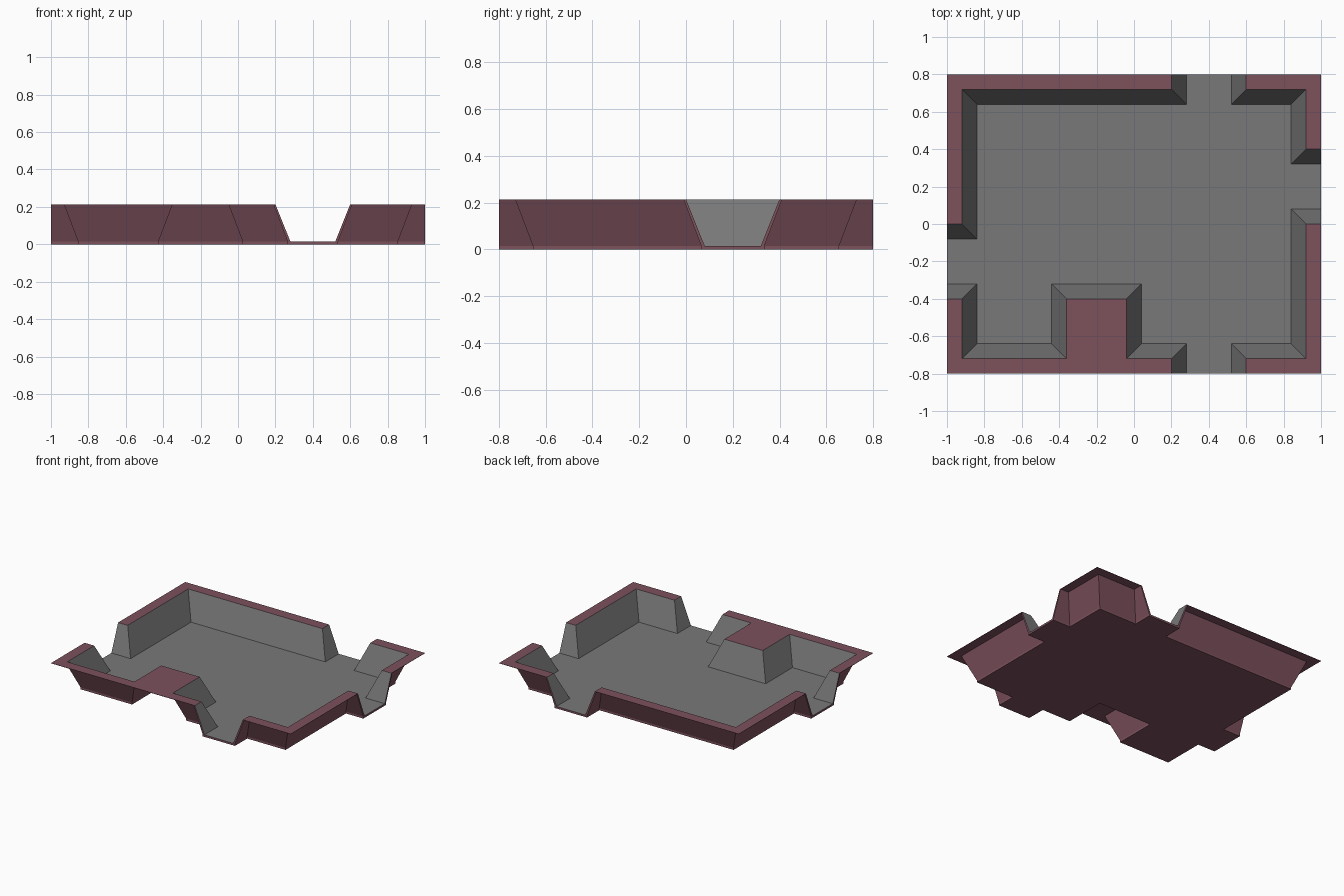
import bpy
from mathutils import Vector

cube = bpy.data.objects.get("Cube")
if cube:
    bpy.data.objects.remove(cube, do_unlink=True)

HEIGHT, FLOOR, RIM = 0.214, 0.015, 0.002
RUN = 0.08           # horizontal run of the sloped walls

# Upper inner edge of each wall section, floor on the right; then its outer corner
SECTIONS = [
    ([(-1, 0), (-.92, 0), (-.92, .72), (.2, .72), (.2, .8)], (-1, .8)),
    ([(.6, .8), (.6, .72), (.92, .72), (.92, .4), (1, .4)], (1, .8)),
    ([(1, 0), (.92, 0), (.92, -.72), (.6, -.72), (.6, -.8)], (1, -.8)),
    ([(.2, -.8), (.2, -.72), (-.04, -.72), (-.04, -.4), (-.36, -.4),
      (-.36, -.72), (-.92, -.72), (-.92, -.4), (-1, -.4)], (-1, -.8)),
]


def material(name, color):
    m = bpy.data.materials.new(name)
    m.use_nodes = True
    m.diffuse_color = (*color, 1)
    m.node_tree.nodes["Principled BSDF"].inputs["Base Color"].default_value = (*color, 1)
    return m


def build(name, faces, mat):
    """Make an object from a list of faces given as point loops."""
    verts, index, polys = [], {}, []
    for face in faces:
        loop = []
        for p in face:
            key = tuple(round(c, 4) for c in p)
            if key not in index:
                index[key] = len(verts)
                verts.append(key)
            loop.append(index[key])
        polys.append(loop)
    mesh = bpy.data.meshes.new(name)
    mesh.from_pydata(verts, [], polys)
    mesh.materials.append(mat)
    mesh.update()
    ob = bpy.data.objects.new(name, mesh)
    bpy.context.collection.objects.link(ob)
    return ob


def offset(path, d, z):
    """Shift a right-angled path towards the floor by d, at height z."""
    pts = [Vector(p) for p in path]
    normals = []
    for a, b in zip(pts, pts[1:]):
        t = (b - a).normalized()
        normals.append(Vector((t.y, -t.x)))
    out = []
    for i, p in enumerate(pts):
        n = Vector((0, 0))
        if i > 0:
            n += normals[i - 1]
        if i < len(normals):
            n += normals[i]
        q = p + n * d
        out.append((q.x, q.y, z))
    return out


def strip(low, high, outward=False):
    faces = []
    for i in range(len(low) - 1):
        f = [low[i], low[i + 1], high[i + 1], high[i]]
        faces.append(f[::-1] if outward else f)
    return faces


grey = material("stone grey", (0.19, 0.19, 0.19))
maroon = material("dull maroon", (0.205, 0.083, 0.108))

paths = [s[0] for s in SECTIONS]
top_in = [offset(p, 0, HEIGHT) for p in paths]
base_in = [offset(p, RUN, FLOOR) for p in paths]
top_out = [offset(p, -0.01, HEIGHT - RIM) for p in paths]
low_out = [offset(p, RUN - 0.015, FLOOR) for p in paths]
foot = [offset(p, RUN - 0.015, 0) for p in paths]

# Floor
build("floor", [[p for b in base_in for p in b][::-1]], grey)

# Sloped inner walls
build("inner_walls", [f for b, t in zip(base_in, top_in) for f in strip(b, t)], grey)

# Flat rim around the top of each wall section
rim = []
for path, corner in SECTIONS:
    outline = path + [corner]
    up = [(x, y, HEIGHT) for x, y in outline]
    down = [(x, y, HEIGHT - RIM) for x, y in outline]
    rim += [up, down[::-1]] + strip(down + down[:1], up + up[:1])
build("rim", rim, maroon)

# Underside, outer walls and the cut edges at the four openings
shell = [[p for f in foot for p in f]]
for k in range(len(SECTIONS)):
    n = (k + 1) % len(SECTIONS)
    shell += strip(foot[k], low_out[k], True) + strip(low_out[k], top_out[k], True)
    edge = [top_out[k][-1], low_out[k][-1], foot[k][-1],
            foot[n][0], low_out[n][0], top_out[n][0],
            top_in[n][0], base_in[n][0], base_in[k][-1], top_in[k][-1]]
    shell.append(edge[::-1])
build("outer_shell", shell, maroon)
